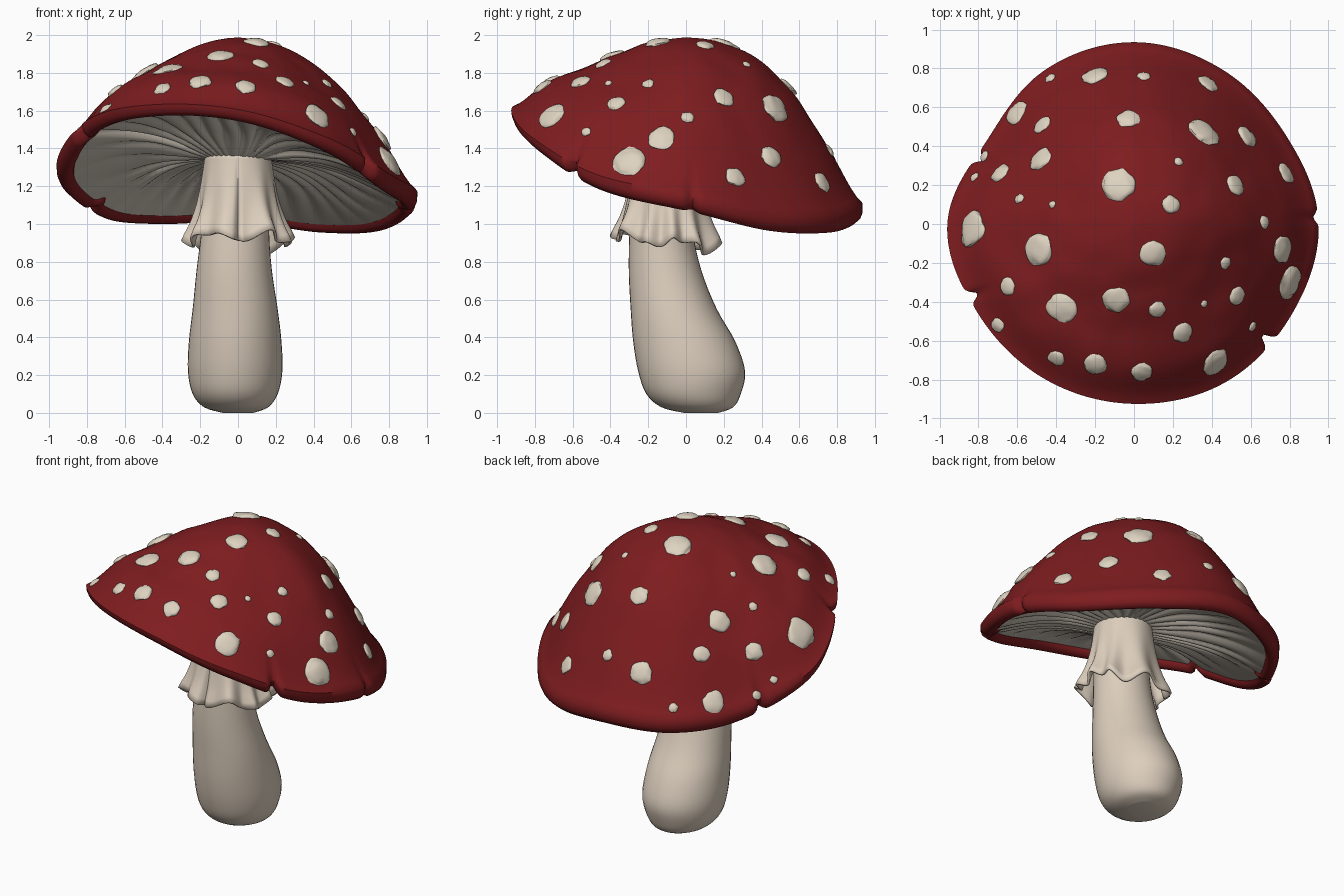
import bpy
import bmesh
import math
from mathutils import Vector, Matrix, noise

if "Cube" in bpy.data.objects:
    bpy.data.objects.remove(bpy.data.objects["Cube"])


def material(name, colour):
    mat = bpy.data.materials.new(name)
    mat.use_nodes = True
    mat.diffuse_color = (*colour, 1)
    mat.node_tree.nodes["Principled BSDF"].inputs["Base Color"].default_value = (*colour, 1)
    return mat


red = material("cap red", (0.21, 0.012, 0.014))
cream = material("stem cream", (0.72, 0.62, 0.51))
gill_cream = material("gill cream", (0.69, 0.62, 0.53))
spot_cream = material("spot cream", (0.73, 0.65, 0.53))


def finish(name, bm, mat, angle=50):
    mesh = bpy.data.meshes.new(name)
    bm.to_mesh(mesh)
    bm.free()
    mesh.materials.append(mat)
    obj = bpy.data.objects.new(name, mesh)
    bpy.context.collection.objects.link(obj)
    bpy.ops.object.select_all(action="DESELECT")
    obj.select_set(True)
    bpy.context.view_layer.objects.active = obj
    bpy.ops.object.shade_smooth_by_angle(angle=math.radians(angle))
    return obj


def loft(name, rings, mat, close_start=False, close_end=False, angle=50):
    """Skin a list of counter-clockwise rings with quads."""
    bm = bmesh.new()
    loops = [[bm.verts.new(p) for p in ring] for ring in rings]
    count = len(loops[0])
    for low, high in zip(loops, loops[1:]):
        for j in range(count):
            k = (j + 1) % count
            bm.faces.new((low[j], low[k], high[k], high[j]))
    if close_start:
        bm.faces.new(list(reversed(loops[0])))
    if close_end:
        bm.faces.new(loops[-1])
    return finish(name, bm, mat, angle)


def catmull(p0, p1, p2, p3, t):
    return p1 + 0.5 * t * (p2 - p0 + t * (2 * p0 - 5 * p1 + 4 * p2 - p3
                                          + t * (3 * (p1 - p2) + p3 - p0)))


def periodic(values, theta):
    """Smooth value around a full turn from evenly spaced samples."""
    n = len(values)
    u = (theta / math.tau) % 1 * n
    i = int(u)
    return catmull(*(values[(i + k) % n] for k in (-1, 0, 1, 2)), u - i)


def along(values, t):
    """Smooth value along an open list, t from 0 to 1."""
    n = len(values) - 1
    u = min(max(t, 0), 1) * n
    i = min(int(u), n - 1)
    return catmull(*(values[min(max(i + k, 0), n)] for k in (-1, 0, 1, 2)), u - i)


def angles(count):
    return [math.tau * j / count for j in range(count)]


# Cap: rim samples every 30 degrees from +x, with narrow splits in the edge
RIM_RADIUS = [.95, .905, .915, .935, .915, .87, .96, .925, .92, .925, .94, .935]
RIM_BOTTOM = [1.07, .965, .955, 1.01, 1.0, 1.04, 1.22, 1.48, 1.57, 1.545, 1.39, 1.18]
BACK_DROP = [0, .03, .13, .33, .655, 1]
FRONT_DROP = [0, .07, .25, .45, .64, 1]
SPLITS = [(2, .4), (157, .7), (204, .8), (319, 1)]
APEX = 1.988


def split(theta):
    total = 0
    for degrees, depth in SPLITS:
        d = (theta - math.radians(degrees) + math.pi) % math.tau - math.pi
        total += depth * math.exp(-(d / 0.028) ** 2)
    return total


def rim(theta):
    cut = split(theta)
    return (periodic(RIM_RADIUS, theta) * (1 - 0.07 * cut),
            periodic(RIM_BOTTOM, theta) + 0.04 * cut)


def cap_point(theta, s):
    radius = periodic(RIM_RADIUS, theta) * (1 - 0.07 * split(theta) * s ** 20)
    front = ((1 + math.cos(theta - math.radians(255))) / 2) ** 1.5
    edge = periodic(RIM_BOTTOM, theta) + 0.1 - 0.04 * front
    drop = along(BACK_DROP, s) * (1 - front) + along(FRONT_DROP, s) * front
    p = Vector((radius * s * math.cos(theta), radius * s * math.sin(theta),
                APEX - (APEX - edge) * drop))
    p.z += 0.05 * s * (1 - s) * noise.noise(p * 6)
    return p


def lip_point(theta, scale, lift):
    radius, bottom = rim(theta)
    return Vector((radius * scale * math.cos(theta), radius * scale * math.sin(theta),
                   bottom + lift))


turn = angles(320)
LIP = [(.9, .055), (.912, .022), (.935, .003), (.962, 0), (.987, .02), (.998, .045)]
cap_rings = [[lip_point(a, *step) for a in turn] for step in LIP]
cap_rings += [[cap_point(a, max(i / 30, .004)) for a in turn] for i in range(30, -1, -1)]
loft("cap", cap_rings, red, close_end=True)


# Gills: softly folded underside running from the stem out to the lip
def gill_point(theta, t):
    outer = lip_point(theta, .91, .04)
    inner = Vector((.14 * math.cos(theta), -.11 + .14 * math.sin(theta), 1.34))
    p = inner.lerp(outer, t)
    swell = math.sin(math.pi * t)
    sway = 2 * noise.noise(Vector((math.cos(theta), math.sin(theta), t)) * 2)
    p.z += .07 * swell - .024 * swell ** .8 * abs(math.sin(16 * theta + sway))
    return p


loft("gills", [[gill_point(a, i / 18) for a in turn] for i in range(19)],
     gill_cream, angle=70)

# Stem: leaning bulb, each section is height, centre x, centre y, half widths
STEM = [(0, 0, .08, .08, .09), (.03, -.01, .06, .17, .19), (.1, -.015, .04, .225, .25),
        (.22, -.015, .03, .25, .283), (.38, -.015, -.01, .245, .27),
        (.55, -.015, -.065, .225, .228), (.75, -.02, -.11, .2, .193),
        (.95, -.015, -.13, .18, .17), (1.2, 0, -.125, .168, .165), (1.4, 0, -.11, .165, .165)]


def stem_ring(t):
    z, cx, cy, rx, ry = (along(column, t) for column in zip(*STEM))
    return [(cx + rx * math.cos(a), cy + ry * math.sin(a), z) for a in angles(40)]


loft("stem", [stem_ring(i / 36) for i in range(37)], cream, True, True)

# Skirt: ruffled collar hanging from the top of the stem
SKIRT_RADIUS = [.282, .245, .218, .2, .186, .175]


def skirt_point(theta, t):
    hang = (1 - t) ** 2.5
    ruffle = math.sin(10 * theta + 1.8 * math.sin(2 * theta))
    crease = math.exp(-((theta - 1.5 * math.pi) / .05) ** 2)
    radius = along(SKIRT_RADIUS, t) + .022 * hang * ruffle - .03 * crease * (1 - t)
    bottom = .905 - .035 * math.sin(theta) + .025 * math.sin(5 * theta) + .015 * ruffle
    return (radius * math.cos(theta), -.105 + radius * math.sin(theta),
            bottom + (1.38 - bottom) * t)


skirt = loft("skirt", [[skirt_point(a, i / 12) for a in angles(160)] for i in range(13)], cream)
shell = skirt.modifiers.new("thickness", "SOLIDIFY")
shell.thickness = .014

# Spots: flattened warts seated on the cap; x, y and radius in hundredths
SPOTS = [(-8, 20, 8.5), (10, -15, 6.8), (-9, -39, 6.8), (-37, -43, 7.5), (-49, -13, 8.3),
         (-48, 33, 6.8), (-3, 54, 6), (36, 47, 8.5), (19, 10, 4.7), (52, 20, 5.7),
         (-83, -3, 9.5), (-20, 76, 7), (-60, 57, 7), (-47, 51, 5), (-69, 26, 5.5),
         (38, 72, 5.5), (58, 45, 6), (78, 26, 5.5), (80, -30, 9), (76, -13, 7),
         (53, -37, 4.7), (25, -56, 5.2), (12, -44, 4.4), (42, -71, 7.5), (4, -76, 5.5),
         (-20, -72, 5.8), (-40, -69, 4.3), (-70, -52, 3.8), (-65, -32, 4.7), (67, 1, 3.5),
         (47, -20, 3.2), (61, -53, 2.6), (23, 32, 2.3), (5, 76, 3.5), (-43, 75, 3),
         (-59, 13, 2.7), (-42, 10, 1.9), (-82, 24, 2.5), (36, -41, 1.9), (-84, 38, 3)]
bm = bmesh.new()
for x, y, size in SPOTS:
    theta = math.atan2(y, x)
    s = min(math.hypot(x, y) / 100 / periodic(RIM_RADIUS, theta), .97)
    centre = cap_point(theta, s)
    normal = (cap_point(theta, s + .03) - cap_point(theta, s - .03)).cross(
        cap_point(theta + .03, s) - cap_point(theta - .03, s)).normalized()
    seat = Matrix.Translation(centre) @ normal.to_track_quat("Z", "Y").to_matrix().to_4x4()
    blob = bmesh.ops.create_icosphere(bm, subdivisions=3, radius=1)["verts"]
    for v in blob:
        wobble = 1 + .22 * noise.noise(v.co * 1.6 + centre * 9)
        r = size / 100 * wobble
        v.co = seat @ Vector((v.co.x * r, v.co.y * r, v.co.z * (.008 + .2 * r)))
finish("spots", bm, spot_cream)
